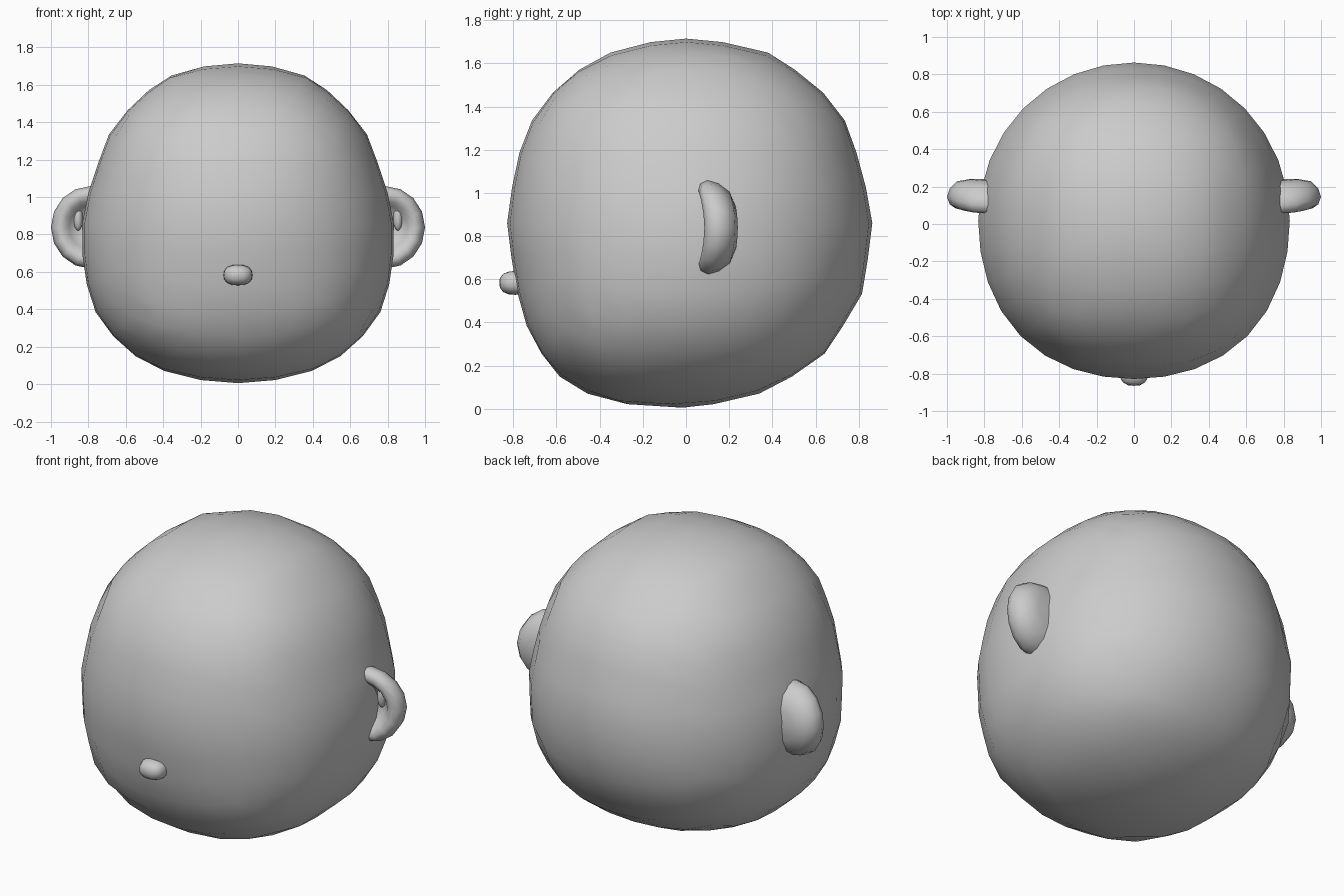
import bpy, bmesh, math
from mathutils import Vector

cube = bpy.data.objects.get("Cube")
if cube:
    bpy.data.objects.remove(cube, do_unlink=True)

skin = bpy.data.materials.new("plain grey")
skin.use_nodes = True
GREY = (0.6, 0.6, 0.6, 1)
skin.diffuse_color = GREY
skin.node_tree.nodes["Principled BSDF"].inputs["Base Color"].default_value = GREY


def finish(name, bm):
    """Turn a bmesh into a smooth shaded object."""
    bmesh.ops.recalc_face_normals(bm, faces=bm.faces)
    for f in bm.faces:
        f.smooth = True
    mesh = bpy.data.meshes.new(name)
    bm.to_mesh(mesh)
    bm.free()
    mesh.materials.append(skin)
    obj = bpy.data.objects.new(name, mesh)
    bpy.context.collection.objects.link(obj)
    return obj


def quad_sphere(cuts, power=2):
    """Unit ball made of an evenly divided cube; a higher power is boxier."""
    bm = bmesh.new()
    bmesh.ops.create_cube(bm, size=2)
    bmesh.ops.subdivide_edges(bm, edges=bm.edges[:], cuts=cuts, use_grid_fill=True)
    for v in bm.verts:
        p = Vector([math.tan(c * math.pi / 4) for c in v.co])
        v.co = p / sum(abs(c) ** power for c in p) ** (1 / power)
    return bm


def lookup(profile, z):
    """Linear interpolation in a list of (height, value) points."""
    for (z0, a), (z1, b) in zip(profile, profile[1:]):
        if z <= z1:
            return a + (b - a) * (z - z0) / (z1 - z0)
    return profile[-1][1]


# Head outlines as (height, distance from the axis)
SIDE = [(0, 0), (.025, .23), (.08, .43), (.18, .6), (.35, .75), (.6, .83), (.85, .835),
        (1.07, .79), (1.36, .68), (1.51, .55), (1.635, .4), (1.695, .22), (1.715, 0)]
FRONT = [(0, 0), (.03, .38), (.13, .57), (.32, .72), (.57, .79), (.85, .83), (1.14, .79),
         (1.37, .7), (1.54, .55), (1.65, .35), (1.71, .12), (1.715, 0)]
BACK = [(0, 0), (.05, .3), (.18, .55), (.27, .66), (.54, .82), (.85, .865), (1.1, .82),
        (1.33, .74), (1.51, .6), (1.65, .38), (1.71, .12), (1.715, 0)]

# Head, a little fuller along the diagonals, most of all in front
head = quad_sphere(7)
for v in head.verts:
    x, y, z = v.co
    r = max(math.hypot(x, y), 1e-6)
    h = .86 + .855 * z
    front, back = lookup(FRONT, h), lookup(BACK, h)
    diagonal = (2 * x * y / r ** 2) ** 2
    fuller = 1 + diagonal * ((.03 if y < 0 else .005) + .03 * (2 * z * r) ** 2)
    v.co = (fuller * x / r * lookup(SIDE, h),
            (back - front) / 2 + fuller * y / r * (back + front) / 2, h)
finish("head", head)

# Nose: small boxy button
nose = quad_sphere(3, 2.6)
for v in nose.verts:
    v.co = (v.co.x * .077, v.co.y * .075 - .79, v.co.z * .055 + .583)
finish("nose", nose)

# Ears: cupped discs as (radius, depth) from the back round the rim into the bowl
CUP = [(0, .2), (.09, .2), (.16, .188), (.197, .15), (.212, .105), (.197, .065), (.168, .045),
       (.138, .052), (.115, .075), (.09, .1), (.05, .11), (0, .11)]


def ear(name, side, segments=16):
    bm = bmesh.new()
    rings = []
    for radius, depth in CUP:
        ring = []
        for i in range(segments):
            a = math.tau * i / segments
            out, up = radius * math.cos(a), radius * math.sin(a)
            bow = .04 - up * up
            ring.append(bm.verts.new((side * (.788 + out), depth + bow, .838 + up * 1.04)))
        rings.append(ring)
    for a, b in zip(rings, rings[1:]):
        for i in range(segments):
            j = (i + 1) % segments
            bm.faces.new((a[i], a[j], b[j], b[i]))
    bmesh.ops.remove_doubles(bm, verts=bm.verts, dist=.0005)
    # Inner fold of the bowl
    fold = bmesh.ops.create_uvsphere(bm, u_segments=12, v_segments=8, radius=1)["verts"]
    for v in fold:
        v.co = (side * (.855 + v.co.x * .025), .14 + v.co.y * .03, .89 + v.co.z * .07)
    finish(name, bm)


ear("left_ear", 1)
ear("right_ear", -1)
